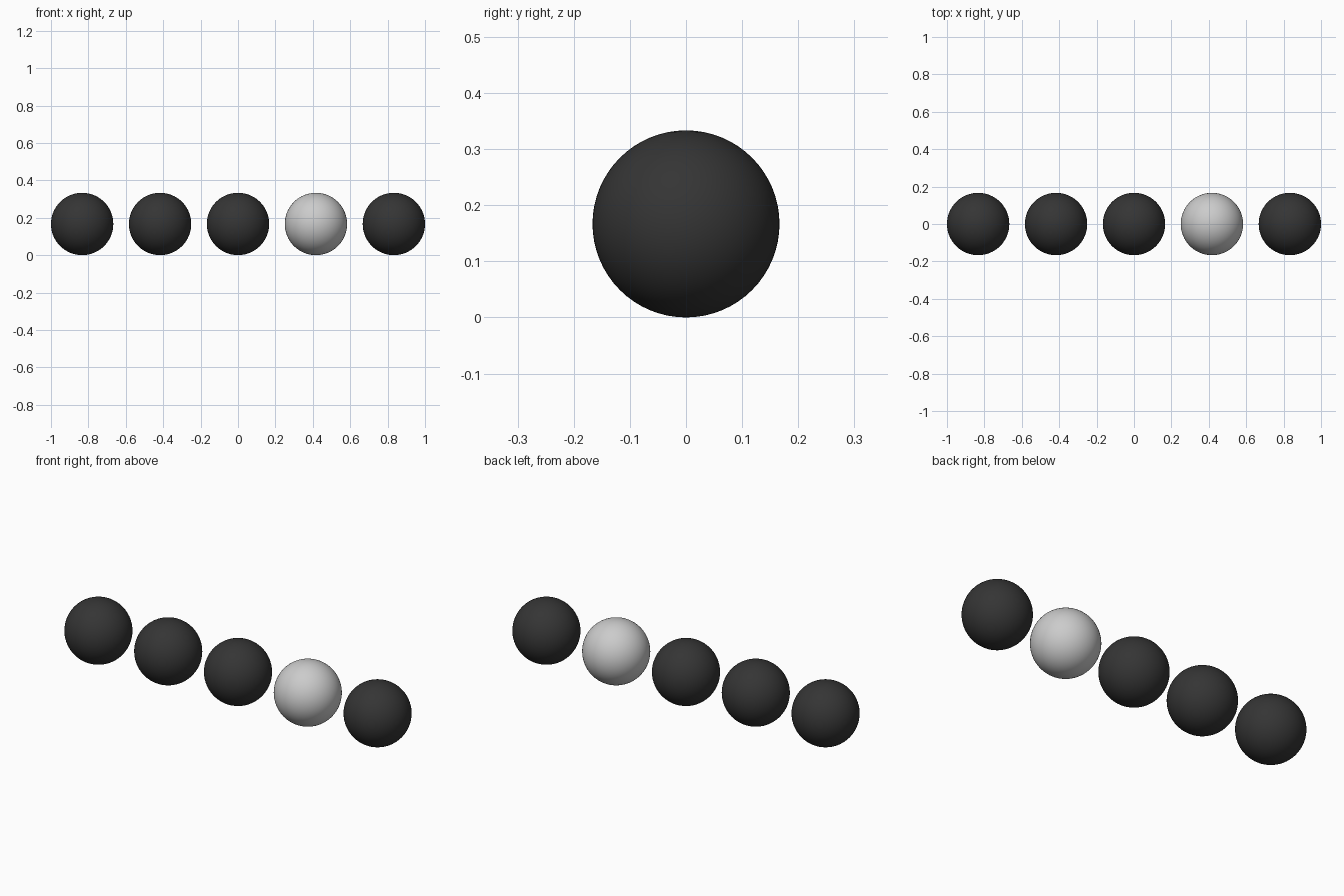
import bpy

if "Cube" in bpy.data.objects:
    bpy.data.objects.remove(bpy.data.objects["Cube"])

RADIUS = 1 / 6
SPACING = 5 / 12

# Dark finish shared by four of the balls
dark = bpy.data.materials.new("dark")
dark.diffuse_color = (0.035, 0.035, 0.035, 1)
dark.use_nodes = True
dark.node_tree.nodes["Principled BSDF"].inputs["Base Color"].default_value = dark.diffuse_color


def ball(name, x, material=None):
    bpy.ops.mesh.primitive_uv_sphere_add(
        segments=64, ring_count=32, radius=RADIUS, location=(x, 0, RADIUS))
    obj = bpy.context.object
    obj.name = name
    bpy.ops.object.shade_smooth()
    if material:
        obj.data.materials.append(material)
    return obj


# Row of five balls; the fourth is plain grey
for i in range(5):
    x = (i - 2) * SPACING
    if i == 3:
        ball("grey_ball", x)
    else:
        ball(f"dark_ball_{i + 1}", x, dark)
